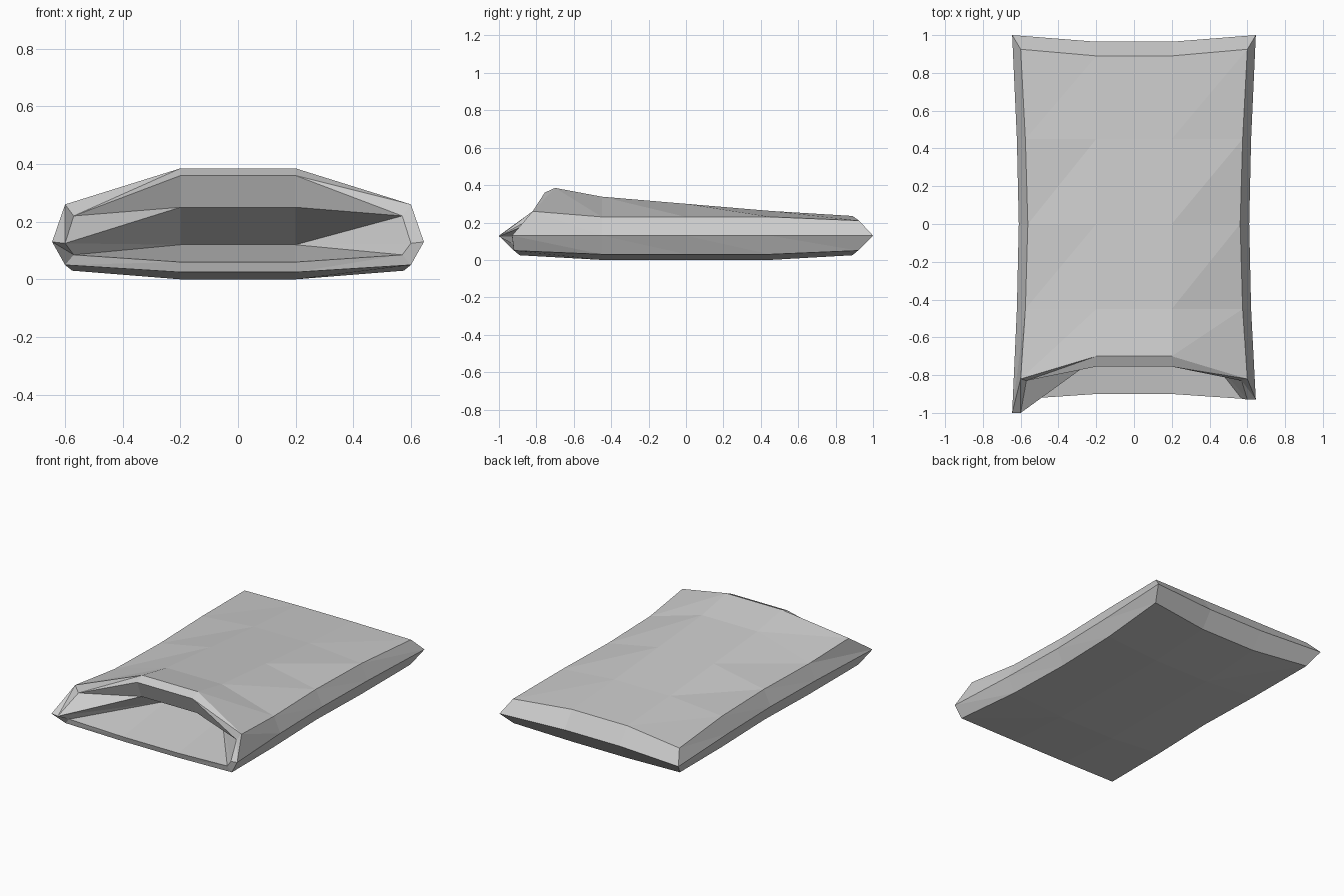
import bpy
import bmesh

cube = bpy.data.objects.get("Cube")
if cube:
    bpy.data.objects.remove(cube, do_unlink=True)

fabric = bpy.data.materials.new("light grey fabric")
fabric.use_nodes = True
GREY = (0.6, 0.6, 0.6, 1)
fabric.diffuse_color = GREY
fabric.node_tree.nodes["Principled BSDF"].inputs["Base Color"].default_value = GREY

bm = bmesh.new()


def pair(x, y, z):
    """Mirrored vertices: left of frame, right of frame."""
    return bm.verts.new((-x, y, z)), bm.verts.new((x, y, z))


def ring(seam, top_edge, top_mid, low_mid, low_edge):
    """Closed cross-section, running from the -x seam over the top."""
    s, te, tm, lm, le = [pair(*p) for p in (seam, top_edge, top_mid, low_mid, low_edge)]
    return [s[0], te[0], tm[0], tm[1], te[1], s[1], le[1], lm[1], lm[0], le[0]]


def face(*verts):
    bm.faces.new(verts)


def bridge(a, b):
    """Join two rings with triangles on a constant diagonal."""
    for i in range(len(a)):
        j = (i + 1) % len(a)
        face(a[i], b[j], a[j])
        face(a[i], b[i], b[j])


# Outer shell: front rim, three body sections, back section
outer = ring((.645, -.93, .13), (.6, -.82, .26), (.2, -.70, .385), (.2, -.89, .025), (.6, -.92, .05))
shell = [outer]
for y, seam_x, edge_x, edge_z, mid_z in ((-.45, .62, .575, .23, .338),
                                         (0, .61, .562, .23, .30),
                                         (.45, .62, .575, .23, .262)):
    shell.append(ring((seam_x, y, .13), (edge_x, y, edge_z), (.2, y, mid_z),
                      (.2, y, 0), (edge_x, y, .03)))
back = ring((.645, 1, .13), (.6, .925, .21), (.2, .89, .235), (.2, .89, .025), (.6, .92, .05))
shell.append(back)

# Mouth rim, with one corner drawn further forward
inner = ring((.6, -.93, .125), (.57, -.83, .22), (.2, -.755, .36), (.2, -.90, .06), (.57, -.925, .085))
outer[0].co.y = inner[0].co.y = -1
bridge(inner, outer)
for a, b in zip(shell, shell[1:]):
    bridge(a, b)

# Closed back end meeting at a seam
ml, mr = pair(.2, .965, .13)
sl, tl, cl, cr, tr, sr, br, dr, dl, bl = back
for quad in ((tl, sl, ml, cl), (cl, ml, mr, cr), (cr, mr, sr, tr),
             (bl, dl, ml, sl), (dl, dr, mr, ml), (dr, br, sr, mr)):
    face(*quad)

# Pocket inside the mouth: lip drop, ceiling and floor meeting at the back
hl, hr = pair(.2, -.71, .25)
jl, jr = pair(.2, -.45, .12)
sl, tl, cl, cr, tr, sr, br, dr, dl, bl = inner
for poly in ((cl, cr, hr, hl), (tl, cl, hl), (cr, tr, hr),
             (hl, hr, jr, jl),
             (tl, hl, sl), (hl, jl, sl), (hr, tr, jr), (tr, sr, jr),
             (jl, jr, dr, dl), (sl, jl, bl), (jl, dl, bl),
             (sr, br, jr), (br, dr, jr)):
    face(*poly)

bmesh.ops.recalc_face_normals(bm, faces=bm.faces)
mesh = bpy.data.meshes.new("open_bag")
bm.to_mesh(mesh)
bm.free()
mesh.materials.append(fabric)
bag = bpy.data.objects.new("open_bag", mesh)
bpy.context.collection.objects.link(bag)
